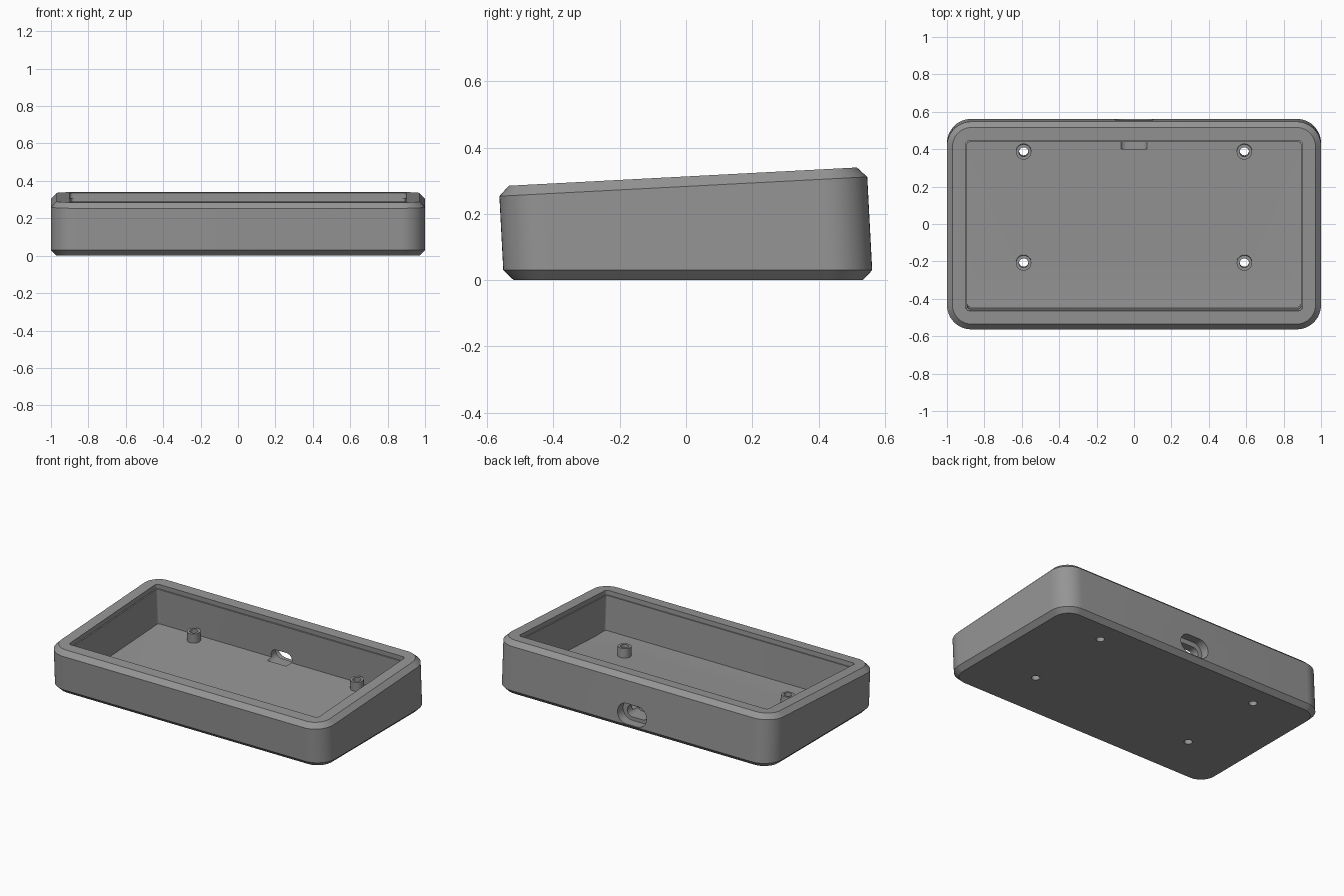
import bpy, bmesh, math
from mathutils import Vector, Matrix

if "Cube" in bpy.data.objects:
    bpy.data.objects.remove(bpy.data.objects["Cube"])

TILT = math.radians(3)
C, S = math.cos(TILT), math.sin(TILT)
ORIGIN = Vector((0, -0.0096, 0.3125))      # centre of the sloping rim plane
FRAME = Matrix.Translation(ORIGIN) @ Matrix.Rotation(TILT, 4, 'X')
FOLD = -0.324                              # where the sloping floor turns level
FLOOR = -0.26
SEG = 12

grey = bpy.data.materials.new("case_grey")
grey.diffuse_color = (0.30, 0.30, 0.30, 1)
grey.use_nodes = True
grey.node_tree.nodes["Principled BSDF"].inputs["Base Color"].default_value = grey.diffuse_color


def finish(bm, name):
    bmesh.ops.recalc_face_normals(bm, faces=bm.faces[:])
    me = bpy.data.meshes.new(name)
    bm.to_mesh(me)
    bm.free()
    me.materials.append(grey)
    ob = bpy.data.objects.new(name, me)
    bpy.context.collection.objects.link(ob)
    return ob


def w_at(v, z):
    """Depth in the tilted frame that lands on world height z."""
    return (z - ORIGIN.z - v * S) / C


def ring(bm, hx, hy, r, depth):
    """Rounded rectangle with one extra point on each side at the floor fold."""
    pts = []
    for k, (sx, sy) in enumerate([(1, 1), (-1, 1), (-1, -1), (1, -1)]):
        for i in range(SEG + 1):
            a = math.pi / 2 * (k + i / SEG)
            pts.append((sx * (hx - r) + r * math.cos(a), sy * (hy - r) + r * math.sin(a)))
        if k == 1:
            pts.append((-hx, FOLD))
    pts.append((hx, FOLD))
    return [bm.verts.new(FRAME @ Vector((u, v, depth(v)))) for u, v in pts]


def cut(target, cutter):
    mod = target.modifiers.new("cut", 'BOOLEAN')
    mod.operation, mod.solver, mod.object = 'DIFFERENCE', 'EXACT', cutter
    bpy.context.view_layer.objects.active = target
    bpy.ops.object.modifier_apply(modifier=mod.name)


def cylinder(name, u, v, r, w0, w1):
    bm = bmesh.new()
    bmesh.ops.create_cone(bm, cap_ends=True, segments=32, radius1=r, radius2=r, depth=w1 - w0,
                          matrix=FRAME @ Matrix.Translation((u, v, (w0 + w1) / 2)))
    return finish(bm, name)


def slot(name, width, height, z, y0, y1):
    """Stadium-shaped cutter running along the depth of the case."""
    bm = bmesh.new()
    r, ends = height / 2, []
    for y in (y0, y1):
        loop = []
        for side in (0, 1):
            for i in range(17):
                a = -math.pi / 2 + math.pi * (side + i / 16)
                cx = (width / 2 - r) * (1 - 2 * side)
                loop.append(bm.verts.new((cx + r * math.cos(a), y, z + r * math.sin(a))))
        bm.faces.new(loop)
        ends.append(loop)
    n = len(ends[0])
    for i in range(n):
        j = (i + 1) % n
        bm.faces.new((ends[0][i], ends[0][j], ends[1][j], ends[1][i]))
    return finish(bm, name)


# Case shell: level base, chamfers, tilted walls, rim, small ledge, cavity
bm = bmesh.new()
floor_z = ORIGIN.z + FOLD * S + FLOOR * C
rings = [
    ring(bm, 0.97, 0.526, 0.10, lambda v: w_at(v, 0)),
    ring(bm, 1.0, 0.556, 0.13, lambda v: w_at(v, 0.03)),
    ring(bm, 1.0, 0.556, 0.13, lambda v: -0.03),
    ring(bm, 0.97, 0.526, 0.10, lambda v: 0),
    ring(bm, 0.90, 0.455, 0.02, lambda v: 0),
    ring(bm, 0.90, 0.455, 0.02, lambda v: -0.03),
    ring(bm, 0.892, 0.447, 0.015, lambda v: -0.03),
    ring(bm, 0.892, 0.447, 0.015, lambda v: FLOOR if v >= FOLD else w_at(v, floor_z)),
]
n = len(rings[0])
for a, b in zip(rings, rings[1:]):
    for i in range(n):
        j = (i + 1) % n
        bm.faces.new((a[i], a[j], b[j], b[i]))
bm.faces.new(rings[0])
left, right = 2 * (SEG + 1), n - 1
inner = rings[-1]
bm.faces.new(inner[left:right + 1])
bm.faces.new(inner[:left + 1] + [inner[right]])
shell = finish(bm, "case_shell")

# Cable port: wide outer recess and narrower through slot
cutters = [slot("port_recess_cutter", 0.21, 0.13, 0.10, 0.50, 0.70),
           slot("port_slot_cutter", 0.15, 0.075, 0.095, 0.40, 0.70)]
for c in cutters:
    cut(shell, c)

# Screw posts with holes through the base
parts = [shell]
for u in (-0.59, 0.59):
    for v in (-0.21, 0.385):
        post = cylinder("screw_post", u, v, 0.041, FLOOR - 0.004, FLOOR + 0.06)
        hole = cylinder("screw_hole_cutter", u, v, 0.025, -0.45, -0.05)
        cut(shell, hole)
        cut(post, hole)
        parts.append(post)
        cutters.append(hole)

for c in cutters:
    bpy.data.objects.remove(c, do_unlink=True)

bpy.ops.object.select_all(action='DESELECT')
for p in parts:
    p.select_set(True)
bpy.context.view_layer.objects.active = shell
bpy.ops.object.shade_smooth_by_angle(angle=math.radians(25))
